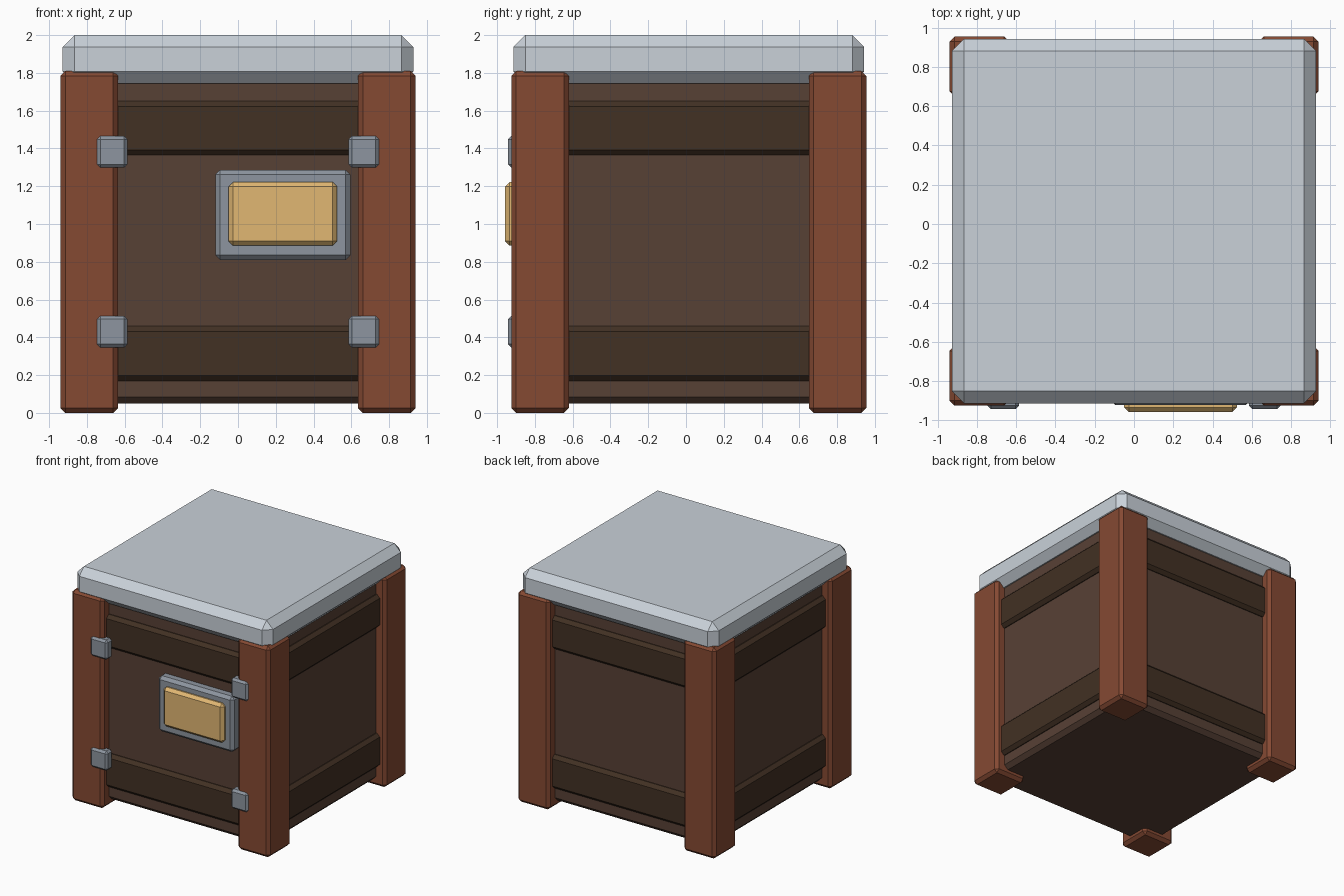
import bpy

if "Cube" in bpy.data.objects:
    bpy.data.objects.remove(bpy.data.objects["Cube"])

YC = 0.015  # centre of the crate body in depth


def material(name, rgb):
    m = bpy.data.materials.new(name)
    m.diffuse_color = tuple((c / 255) ** 2.2 for c in rgb) + (1,)
    m.use_nodes = True
    m.node_tree.nodes["Principled BSDF"].inputs["Base Color"].default_value = m.diffuse_color
    return m


BODY = material("brown_panel", (88, 67, 56))
RAIL = material("dark_wood", (68, 52, 40))
POST = material("red_wood", (132, 75, 54))
LID = material("pale_metal", (200, 208, 216))
METAL = material("grey_metal", (140, 148, 158))
BRASS = material("brass", (224, 182, 114))


def box(name, x, y, z, bevel, mat):
    """Chamfered box spanning the given (min, max) ranges."""
    bpy.ops.mesh.primitive_cube_add(
        size=1, location=[(a + b) / 2 for a, b in (x, y, z)])
    ob = bpy.context.object
    ob.name = name
    ob.scale = [b - a for a, b in (x, y, z)]
    bpy.ops.object.transform_apply(location=False, rotation=False, scale=True)
    mod = ob.modifiers.new("chamfer", 'BEVEL')
    mod.width = bevel
    mod.segments = 1
    mod.limit_method = 'ANGLE'
    ob.data.materials.append(mat)
    return ob


def centred(name, half, z, bevel, mat):
    return box(name, (-half, half), (YC - half, YC + half), z, bevel, mat)


# Recessed body and the two bands around it
centred("body", 0.855, (0.05, 1.78), 0.035, BODY)
centred("lower_band", 0.89, (0.17, 0.46), 0.028, RAIL)
centred("upper_band", 0.89, (1.365, 1.65), 0.028, RAIL)

# Lid slab
centred("lid", 0.928, (1.745, 2.0), 0.062, LID)

# Corner posts
for sx, side in ((-1, "left"), (1, "right")):
    for sy, end in ((-1, "front"), (1, "back")):
        x = sorted((sx * 0.635, sx * 0.94))
        y = sorted((YC + sy * 0.635, YC + sy * 0.94))
        box(f"{end}_{side}_post", x, y, (0, 1.81), 0.026, POST)

# Front brackets over the post edges
for sx, side in ((-1, "left"), (1, "right")):
    for zc, level in ((0.43, "lower"), (1.382, "upper")):
        box(f"{level}_{side}_bracket", (sx * 0.666 - 0.081, sx * 0.666 + 0.081),
            (-0.942, -0.86), (zc - 0.084, zc + 0.084), 0.018, METAL)

# Front plate with brass panel
box("plate", (-0.12, 0.595), (-0.922, -0.82), (0.81, 1.287), 0.025, METAL)
box("brass_panel", (-0.05, 0.525), (-0.958, -0.88), (0.885, 1.222), 0.024, BRASS)
